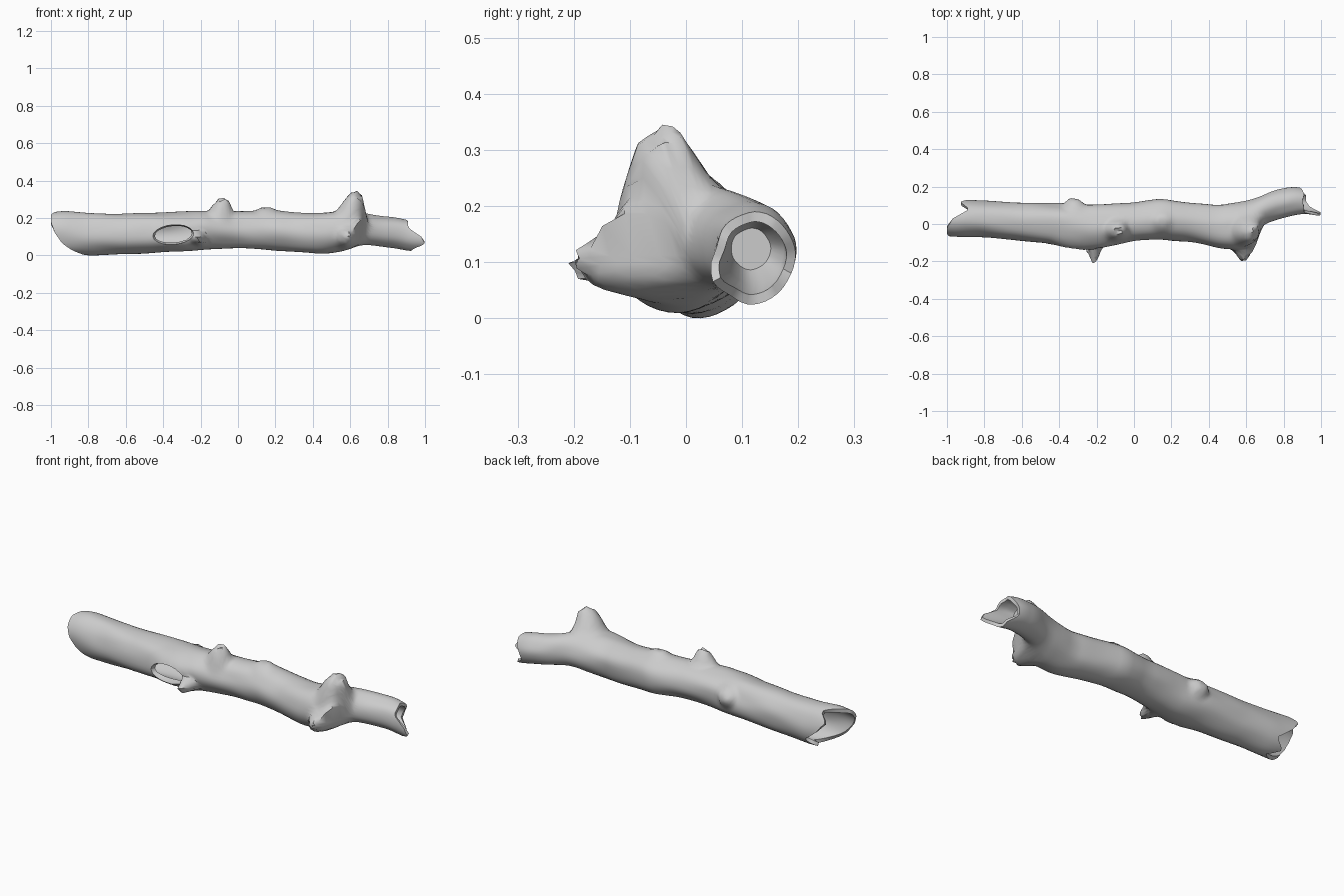
import bpy, bmesh, math
from mathutils import Vector, noise

if "Cube" in bpy.data.objects:
    bpy.data.objects.remove(bpy.data.objects["Cube"])

SIDES, STEPS = 40, 130

# Trunk sections: x, y min, y max, z min, z max
SECTIONS = [
    (-1.00, -0.065, 0.12, 0.015, 0.235), (-0.94, -0.07, 0.13, 0.01, 0.245),
    (-0.80, -0.07, 0.125, 0.005, 0.23), (-0.60, -0.09, 0.115, 0.012, 0.23),
    (-0.40, -0.115, 0.11, 0.02, 0.235), (-0.20, -0.13, 0.105, 0.035, 0.245),
    (0.00, -0.09, 0.11, 0.045, 0.24), (0.15, -0.08, 0.135, 0.035, 0.245),
    (0.30, -0.095, 0.115, 0.02, 0.235), (0.45, -0.13, 0.10, 0.015, 0.235),
    (0.58, -0.14, 0.12, 0.03, 0.25), (0.62, -0.12, 0.13, 0.045, 0.245),
    (0.67, -0.015, 0.145, 0.06, 0.23), (0.75, 0.02, 0.18, 0.055, 0.215),
    (0.85, 0.045, 0.20, 0.045, 0.205), (0.92, 0.055, 0.19, 0.03, 0.19),
    (1.00, 0.04, 0.175, 0.03, 0.175)]
# Ragged end positions, every 30 degrees around the trunk (0 = back, 90 = top)
LEFT = [-.88, -.93, -.88, -.97, -1, -1, -.98, -.94, -.86, -.80, -.86, -.80]
RIGHT = [.88, .90, .91, .90, .91, .91, .98, 1.0, .94, .92, .92, .87]
# Broken stubs and knots: base, direction, radius, height
STUBS = [
    ((-.10, -.03, .14), (.1, -.05, 1), .075, .065),
    ((.60, -.03, .14), (.2, -.12, 1), .105, .10),
    ((.60, .0, .09), (0, -1, 0), .085, .07),
    ((-.21, .0, .10), (0, -1, -.05), .05, .08),
    ((-.32, .0, .14), (0, 1, .2), .07, .03),
    ((.15, .0, .14), (0, .1, 1), .07, .014),
    ((-.33, .0, .11), (0, -1, 0), .15, .018)]


def section_at(x):
    x = max(-1.0, min(1.0, x))
    for a, b in zip(SECTIONS, SECTIONS[1:]):
        if x <= b[0]:
            t = (x - a[0]) / (b[0] - a[0])
            return [p + (q - p) * t for p, q in zip(a[1:], b[1:])]
    return list(SECTIONS[-1][1:])


def end_at(table, k):
    f = k * 12 / SIDES
    i = int(f)
    return table[i % 12] + (table[(i + 1) % 12] - table[i % 12]) * (f - i)


def trunk_point(x, k, scale):
    samples = [section_at(x + d) for d in (-.025, 0, .025)]
    y0, y1, z0, z1 = [sum(c) / 3 for c in zip(*samples)]
    a = k * math.tau / SIDES
    n = noise.noise(Vector((x * 5, math.cos(a) * 1.4, math.sin(a) * 1.4)))
    s = scale * (1 + .07 * n)
    return Vector((x, (y0 + y1) / 2 + (y1 - y0) / 2 * s * math.cos(a),
                   (z0 + z1) / 2 + (z1 - z0) / 2 * s * math.sin(a)))


def add_stubs(p):
    out = p.copy()
    for base, direction, r, h in STUBS:
        d = Vector(direction).normalized()
        rel = p - Vector(base)
        along = rel.dot(d)
        dist = (rel - d * along).length
        if along > 0 and dist < r:
            t = min(1, (1 - dist / r) * 1.35)
            rough = 1 + .25 * noise.noise(p * 45)
            out += d * h * t * t * (3 - 2 * t) * rough
    return out


# Hollow trunk: left cavity, outer bark and right cavity as one ring sequence
rings = []
for i in range(30):
    t = i / 29
    rings.append([trunk_point(-.1 + (end_at(LEFT, k) + .1) * t, k,
                              .82 * min(1, .4 + t * 6)) for k in range(SIDES)])
for i in range(STEPS + 1):
    t = i / STEPS
    rings.append([add_stubs(trunk_point(
        end_at(LEFT, k) * (1 - t) + end_at(RIGHT, k) * t, k, 1)) for k in range(SIDES)])
for t, s in ((0, .78), (.5, .7), (1, .45)):
    rings.append([trunk_point(end_at(RIGHT, k) * (1 - t) + .82 * t, k, s)
                  for k in range(SIDES)])

bm = bmesh.new()
rows = [[bm.verts.new(p) for p in ring] for ring in rings]
for a, b in zip(rows, rows[1:]):
    for k in range(SIDES):
        j = (k + 1) % SIDES
        bm.faces.new((a[k], a[j], b[j], b[k]))
bm.faces.new(rows[0])
bm.faces.new(rows[-1])
bmesh.ops.recalc_face_normals(bm, faces=bm.faces)
low = min(v.co.z for v in bm.verts)
bmesh.ops.translate(bm, verts=bm.verts, vec=(0, 0, -low))
mesh = bpy.data.meshes.new("hollow_log")
bm.to_mesh(mesh)
bm.free()
log = bpy.data.objects.new("hollow_log", mesh)
bpy.context.collection.objects.link(log)

# Knot hole through the front wall
bpy.ops.mesh.primitive_uv_sphere_add(segments=14, ring_count=10, radius=1,
                                     location=(-.35, -.14, .11), rotation=(0, -.08, 0))
cutter = bpy.context.object
cutter.name = "knot_hole_cutter"
cutter.scale = (.115, .10, .054)
cutter.hide_render = True
cut = log.modifiers.new("knot_hole", 'BOOLEAN')
cut.operation = 'DIFFERENCE'
cut.solver = 'EXACT'
cut.object = cutter

bpy.ops.object.select_all(action='DESELECT')
log.select_set(True)
bpy.context.view_layer.objects.active = log
bpy.ops.object.modifier_apply(modifier=cut.name)
bpy.data.objects.remove(cutter)
bpy.ops.object.shade_smooth_by_angle(angle=math.radians(45))
